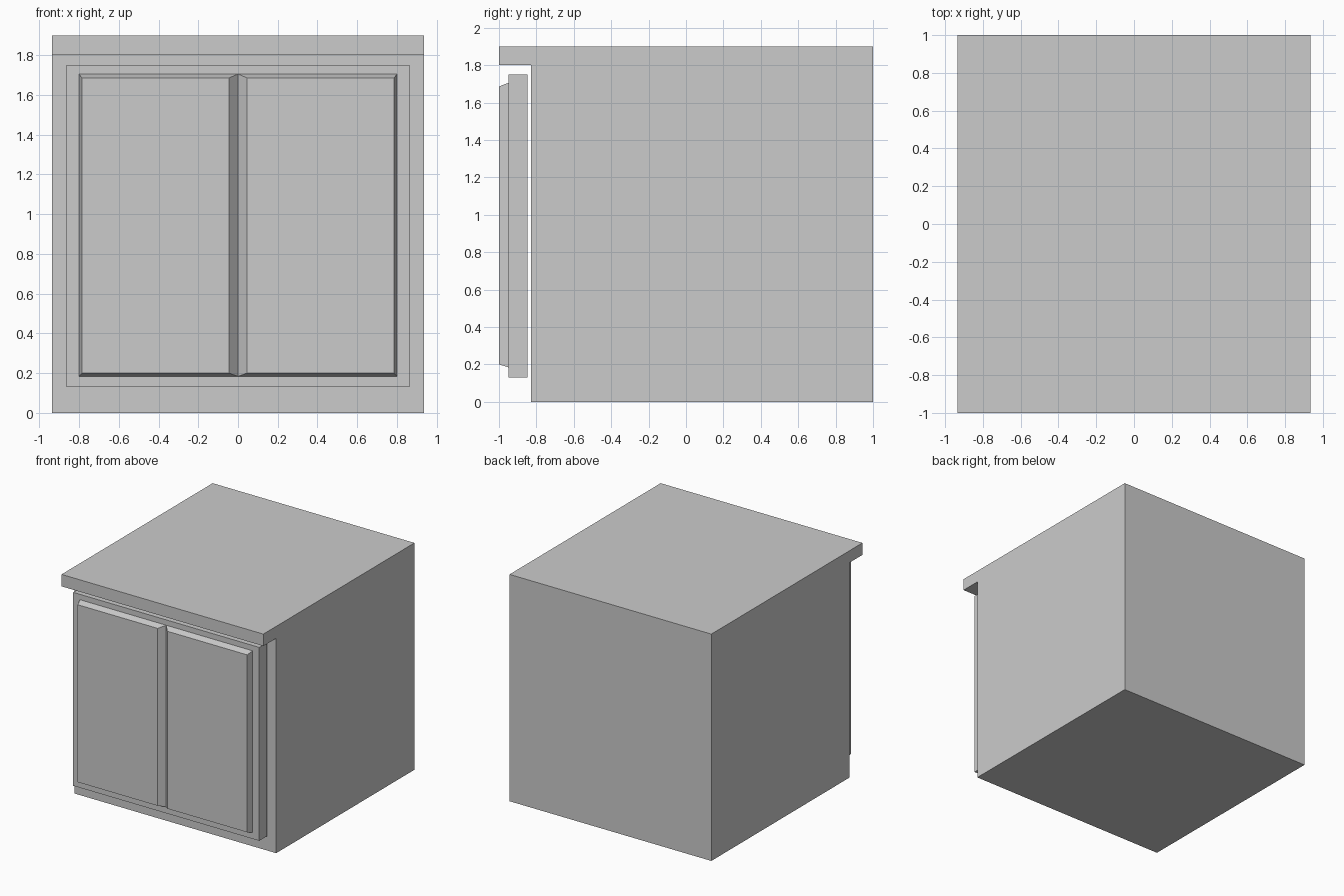
import bpy, bmesh

if "Cube" in bpy.data.objects:
    bpy.data.objects.remove(bpy.data.objects["Cube"])


def make_object(name, bm):
    bmesh.ops.recalc_face_normals(bm, faces=bm.faces)
    mesh = bpy.data.meshes.new(name)
    bm.to_mesh(mesh)
    bm.free()
    obj = bpy.data.objects.new(name, mesh)
    bpy.context.collection.objects.link(obj)
    return obj


# Cabinet body: side profile (y, z) with overhanging worktop, extruded along x
W = 0.935
profile = [(1, 0), (1, 1.9), (-1, 1.9), (-1, 1.8), (-0.83, 1.8), (-0.83, 0)]
bm = bmesh.new()
side = bm.faces.new([bm.verts.new((-W, y, z)) for y, z in profile])
ext = bmesh.ops.extrude_face_region(bm, geom=[side], use_keep_orig=True)
moved = [v for v in ext["geom"] if isinstance(v, bmesh.types.BMVert)]
bmesh.ops.translate(bm, verts=moved, vec=(2 * W, 0, 0))
make_object("cabinet_body", bm)

# Double door: right half from stepped rectangles (x0, x1, z0, z1, y), mirrored
steps = [
    (0, 0.862, 0.13, 1.75, -0.847),      # back
    (0, 0.862, 0.13, 1.75, -0.95),       # front of the door board
    (0, 0.80, 0.184, 1.705, -0.95),      # foot of the raised panel
    (0.045, 0.785, 0.2, 1.686, -1.0),    # face of the raised panel
]
bm = bmesh.new()
rings = [[bm.verts.new((x, y, z)) for x, z in ((x0, z0), (x1, z0), (x1, z1), (x0, z1))]
         for x0, x1, z0, z1, y in steps]
bm.faces.new(rings[0])
bm.faces.new(rings[-1])
for a, b in zip(rings, rings[1:]):
    for i in range(4):
        j = (i + 1) % 4
        quad = [a[i], a[j], b[j], b[i]]
        # leave the mirror plane open
        if any(v.co.x > 0 for v in quad):
            bm.faces.new(quad)
door = make_object("double_door", bm)
mirror = door.modifiers.new("mirror", "MIRROR")
mirror.use_clip = True
